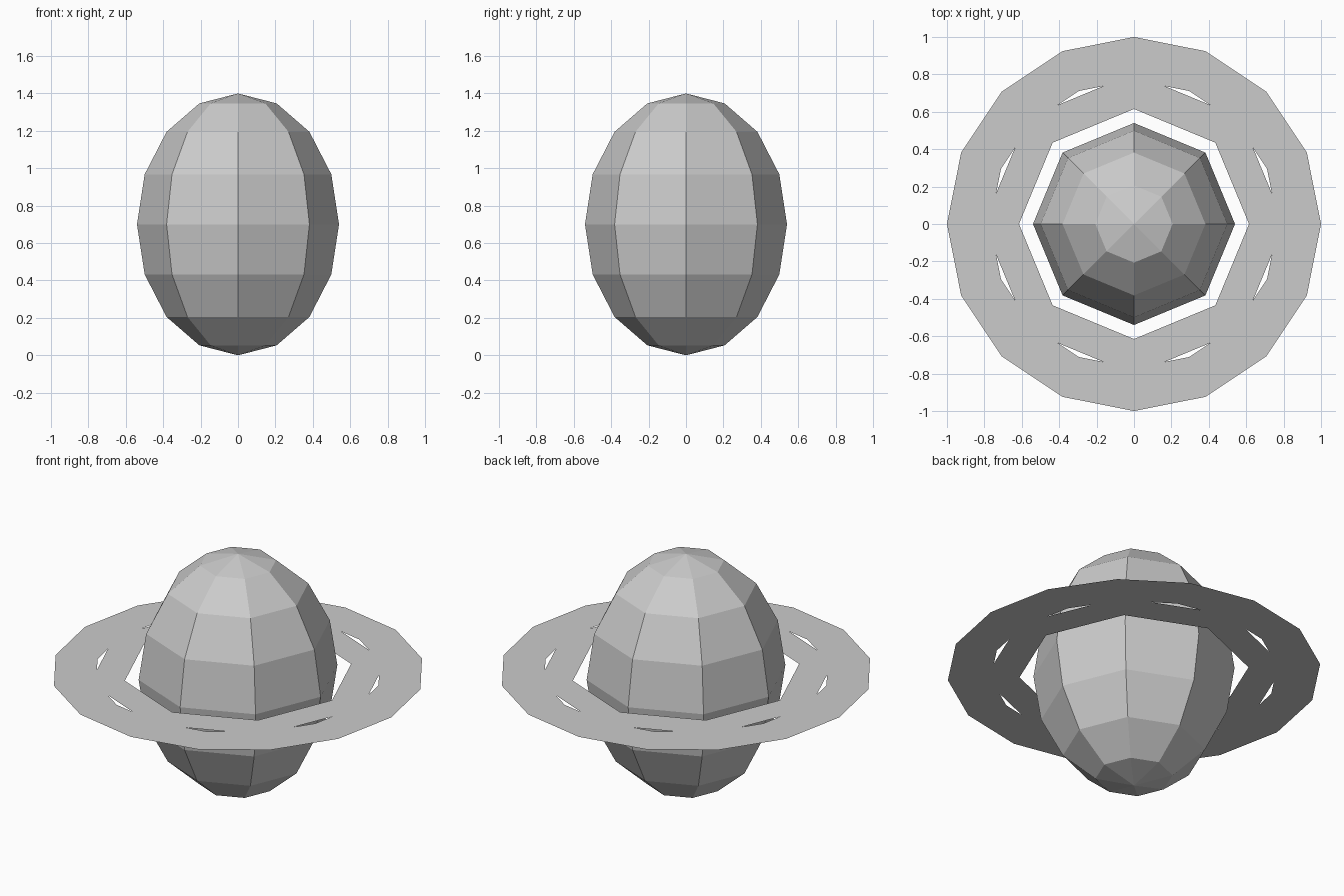
import bpy
import bmesh
from math import cos, sin, tau

cube = bpy.data.objects.get("Cube")
if cube:
    bpy.data.objects.remove(cube, do_unlink=True)

MID = 0.70  # height of the equator

grey = bpy.data.materials.new("light grey")
grey.use_nodes = True
colour = (0.6, 0.6, 0.6, 1)
grey.diffuse_color = colour
grey.node_tree.nodes["Principled BSDF"].inputs["Base Color"].default_value = colour


def add_object(name, bm, z):
    mesh = bpy.data.meshes.new(name)
    bm.to_mesh(mesh)
    bm.free()
    mesh.materials.append(grey)
    obj = bpy.data.objects.new(name, mesh)
    obj.location.z = z
    bpy.context.collection.objects.link(obj)
    return obj


def flat_ring(name, inner, outer, sides, z):
    """Paper-thin polygonal ring facing up."""
    bm = bmesh.new()
    loops = []
    for radius in (inner, outer):
        loops.append([bm.verts.new((radius * cos(tau * i / sides),
                                    radius * sin(tau * i / sides), 0))
                      for i in range(sides)])
    a, b = loops
    for i in range(sides):
        j = (i + 1) % sides
        bm.faces.new((a[i], b[i], b[j], a[j]))
    return add_object(name, bm, z)


# Tall faceted planet body
bm = bmesh.new()
bmesh.ops.create_uvsphere(bm, u_segments=8, v_segments=8, radius=1)
bmesh.ops.scale(bm, vec=(0.54, 0.54, MID), verts=bm.verts)
add_object("planet_body", bm, MID)

# Two overlapping rings; slits remain where the octagon's flats fall short
flat_ring("inner_ring", 0.615, 0.805, 8, MID)
flat_ring("outer_ring", 0.77, 1.0, 16, MID + 0.001)
